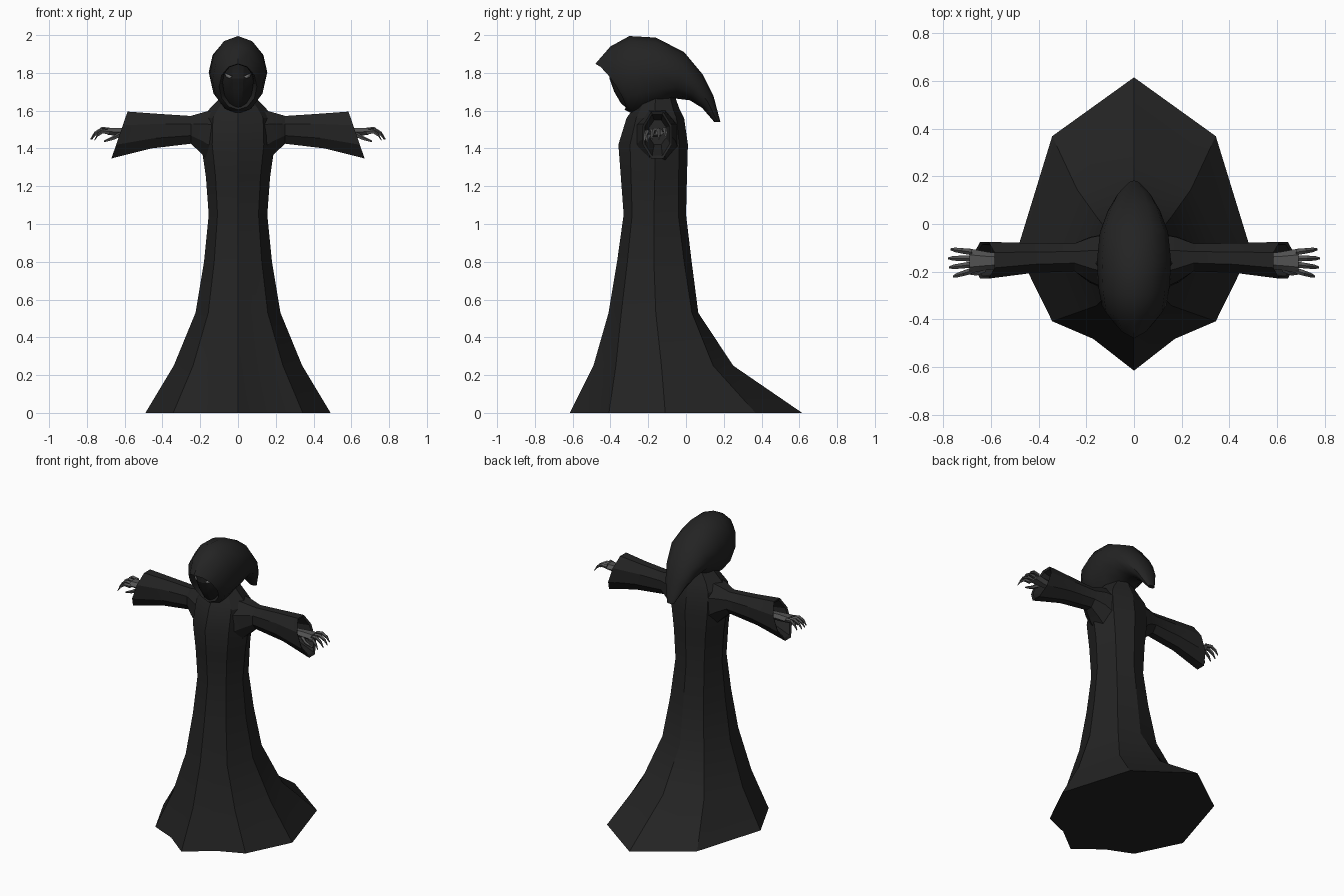
import bpy, bmesh, math
from mathutils import Vector

cube = bpy.data.objects.get("Cube")
if cube:
    bpy.data.objects.remove(cube, do_unlink=True)


def make_material(name, grey):
    mat = bpy.data.materials.new(name)
    mat.use_nodes = True
    colour = (grey, grey, grey, 1)
    mat.diffuse_color = colour
    mat.node_tree.nodes["Principled BSDF"].inputs["Base Color"].default_value = colour
    return mat


cloth = make_material("black cloth", 0.017)
shadow = make_material("dark face", 0.012)
skin = make_material("grey skin", 0.085)
eye_grey = make_material("eye grey", 0.16)


def finish(name, bm, material, angle=28):
    """Turn a bmesh into a named, shaded object."""
    bmesh.ops.recalc_face_normals(bm, faces=bm.faces)
    mesh = bpy.data.meshes.new(name)
    bm.to_mesh(mesh)
    bm.free()
    mesh.materials.append(material)
    obj = bpy.data.objects.new(name, mesh)
    bpy.context.collection.objects.link(obj)
    bpy.ops.object.select_all(action="DESELECT")
    obj.select_set(True)
    bpy.context.view_layer.objects.active = obj
    bpy.ops.object.shade_smooth_by_angle(angle=math.radians(angle))
    return obj


def add_loft(bm, rings, cap_start=True, cap_end=True):
    """Skin a list of equal-length closed rings."""
    loops = [[bm.verts.new(p) for p in ring] for ring in rings]
    for a, b in zip(loops, loops[1:]):
        for i in range(len(a)):
            j = (i + 1) % len(a)
            bm.faces.new((a[i], a[j], b[j], b[i]))
    if cap_start:
        bm.faces.new(loops[0])
    if cap_end:
        bm.faces.new(loops[-1])


def ellipse(top, bottom, side, count, turn=0.0):
    """Ring with given top and bottom points and a sideways half axis."""
    top, bottom, side = Vector(top), Vector(bottom), Vector(side)
    mid, up = (top + bottom) / 2, (top - bottom) / 2
    grow = 1 / math.cos(math.pi / count) if turn else 1
    ring = []
    for i in range(count):
        a = math.tau * (i + turn) / count
        ring.append(mid + (up * math.cos(a) + side * math.sin(a)) * grow)
    return ring


def add_tube(bm, points, radii, sides=5):
    """Thin tapering limb along x, used for fingers."""
    rings = []
    for p, r in zip(points, radii):
        p, up = Vector(p), Vector((0, 0, r))
        rings.append(ellipse(p + up, p - up, (0, r, 0), sides))
    add_loft(bm, rings)


# Robe: height, front y, side y, back y, half width, front and back corner blends
robe_rows = [
    (0, -.615, -.11, .615, .49, .41, .66),
    (.25, -.49, -.13, .25, .34, .33, .72),
    (.53, -.41, -.16, .065, .225, .27, .85),
    (.8, -.365, -.17, .03, .18, .28, .8),
    (1.05, -.33, -.17, 0, .155, .28, .76),
    (1.25, -.345, -.165, .005, .17, .3, .74),
    (1.42, -.358, -.165, .01, .195, .32, .74),
    (1.56, -.315, -.165, -.01, .19, .34, .74),
    (1.61, -.28, -.165, -.035, .15, .34, .74),
    (1.68, -.24, -.16, -.06, .08, .34, .74),
]
rings = []
for z, front, side, back, w, f, b in robe_rows:
    corner = front + (side - front) * f
    rear = side + (back - side) * b
    pull = 0.03 * max(0, 1 - z / 0.5)
    half = [(.35 * w, (front + corner) / 2 + pull), (.7 * w, corner),
            (w, side), (.7 * w, rear)]
    ring = [(0, front, z)] + [(x, y, z) for x, y in half] + [(0, back, z)]
    ring += [(-x, y, z) for x, y in reversed(half)]
    rings.append(ring)
bm = bmesh.new()
add_loft(bm, rings)
finish("robe", bm, cloth)

# Sleeves: top x, top z, bottom x, bottom z, centre y, half depth
sleeve_rows = [
    (.08, 1.61, .12, 1.3, -.16, .12),
    (.17, 1.595, .195, 1.375, -.15, .095),
    (.25, 1.572, .25, 1.425, -.14, .058),
    (.42, 1.583, .46, 1.4, -.143, .063),
    (.585, 1.595, .67, 1.347, -.152, .077),
    (.58, 1.58, .66, 1.362, -.152, .066),
    (.5, 1.55, .53, 1.42, -.15, .045),
]
for label, s in (("left", 1), ("right", -1)):
    bm = bmesh.new()
    add_loft(bm, [ellipse((s * tx, y, tz), (s * bx, y, bz), (0, d, 0), 8, 0.5)
                  for tx, tz, bx, bz, y, d in sleeve_rows])
    finish(label + "_sleeve", bm, cloth)

    # Hand: palm, four drooping fingers and a thumb
    bm = bmesh.new()
    palm = [(.5, 1.48, .02, .025), (.61, 1.485, .022, .032), (.69, 1.49, .018, .045)]
    add_loft(bm, [ellipse((s * x, -.155, z + h), (s * x, -.155, z - h), (0, d, 0), 6, 0.5)
                  for x, z, h, d in palm])
    for k in range(4):
        y = -.118 - .026 * k
        reach = (.09, .1, .096, .08)[k]
        path = [(s * (.68 + reach * t), y - .012 * t * (k - 1), 1.496 - drop - .004 * k)
                for t, drop in ((0, 0), (.45, -.006), (.8, .014), (1, .042))]
        add_tube(bm, path, (.014, .012, .010, .004))
    add_tube(bm, [(s * .62, -.185, 1.475), (s * .66, -.205, 1.455), (s * .71, -.205, 1.437)],
             (.016, .012, .005))
    finish(label + "_hand", bm, skin)

# Hood: top y, top z, bottom y, bottom z, half width, from the inside out to the tail
hood_rows = [
    (-.33, 1.86, -.26, 1.64, .075),
    (-.46, 1.845, -.315, 1.625, .09),
    (-.48, 1.848, -.325, 1.605, .1),
    (-.40, 1.94, -.285, 1.585, .135),
    (-.30, 1.995, -.22, 1.59, .15),
    (-.16, 1.987, -.14, 1.62, .155),
    (-.01, 1.91, -.06, 1.665, .143),
    (.09, 1.79, .02, 1.655, .11),
    (.145, 1.68, .085, 1.615, .075),
    (.182, 1.54, .15, 1.54, .025),
]
rings = []
for k, (ty, tz, by, bz, w) in enumerate(hood_rows):
    ring = ellipse((0, ty, tz), (0, by, bz), (w, 0, 0), 12)
    if k in (1, 2):  # sweep the sides of the opening back under the peak
        for p in ring:
            p.y += 0.35 * abs(p.x)
    rings.append(ring)
bm = bmesh.new()
add_loft(bm, rings)
finish("hood", bm, cloth, 40)

# Face: height, front y, half width
face_rows = [(1.6, -.3, .04), (1.64, -.345, .06), (1.7, -.38, .075),
             (1.77, -.405, .085), (1.81, -.398, .09), (1.87, -.4, .085)]


def face_point(x, z):
    """Point on the face surface at a given x and z."""
    for (z0, y0, w0), (z1, y1, w1) in zip(face_rows, face_rows[1:]):
        if z <= z1:
            t = (z - z0) / (z1 - z0)
            w = w0 + (w1 - w0) * t
            return Vector((x, y0 + (y1 - y0) * t + .06 * (x / w) ** 2, z))


bm = bmesh.new()
grid = [[bm.verts.new(face_point(w * i / 3, z)) for i in range(-3, 4)]
        for z, y, w in face_rows]
for a, b in zip(grid, grid[1:]):
    for i in range(len(a) - 1):
        bm.faces.new((a[i], a[i + 1], b[i + 1], b[i]))
finish("face", bm, shadow, 20)

# Eyes: slanted thin plates following the face
for label, s in (("left", 1), ("right", -1)):
    bm = bmesh.new()
    outline = [(.03, 1.782), (.045, 1.77), (.062, 1.778), (.07, 1.8), (.048, 1.79)]
    bm.faces.new([bm.verts.new(face_point(s * x, z) + Vector((0, -.006, 0)))
                  for x, z in outline])
    eye = finish(label + "_eye", bm, eye_grey)
    plate = eye.modifiers.new("thickness", "SOLIDIFY")
    plate.thickness = 0.006
    plate.offset = 0
